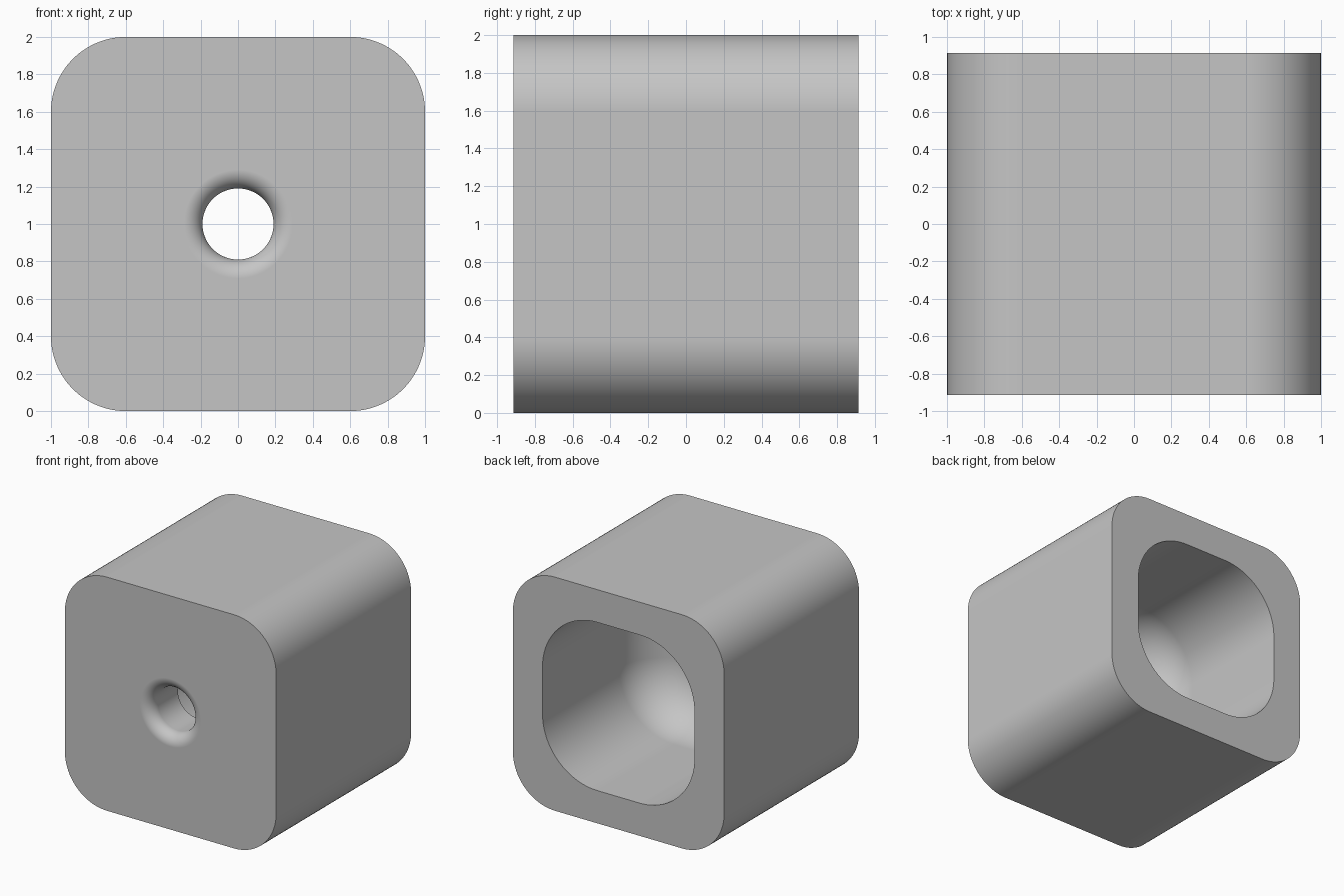
import bpy, bmesh, math

if "Cube" in bpy.data.objects:
    bpy.data.objects.remove(bpy.data.objects["Cube"])

ARC = 23                    # segments per rounded corner
COUNT = 4 * (ARC + 1)       # points in every ring
FRONT, BACK = -0.913, 0.913
FLOOR = FRONT + 0.37        # bottom of the rear cavity
HOLE, LIP = 0.19, 0.10      # hole radius, rounded lip radius
CAVITY, CAVITY_CORNER, FILLET = 0.72, 0.52, 0.42


def rounded_square(half, radius, y):
    pts = []
    for q in range(4):
        cx = (half - radius) * (1 if q in (0, 3) else -1)
        cz = (half - radius) * (1 if q in (0, 1) else -1)
        for i in range(ARC + 1):
            a = math.pi / 2 * (q + i / ARC)
            pts.append((cx + radius * math.cos(a), y, 1 + cz + radius * math.sin(a)))
    return pts


def circle(radius, y):
    return [(radius * math.cos(a), y, 1 + radius * math.sin(a))
            for a in ((i + 0.5) * 2 * math.pi / COUNT for i in range(COUNT))]


# Outer shell
rings = [rounded_square(1, 0.4, BACK), rounded_square(1, 0.4, FRONT)]

# Rounded lip of the front hole, then its straight bore
for i in range(13):
    a = math.pi / 2 * i / 12
    rings.append(circle(HOLE + LIP - LIP * math.sin(a), FRONT + LIP - LIP * math.cos(a)))
rings.append(circle(HOLE, FLOOR))

# Cavity floor, rounded up into the cavity walls
for i in range(17):
    a = math.pi / 2 * i / 16
    inset = FILLET * (1 - math.sin(a))
    rings.append(rounded_square(CAVITY - inset, CAVITY_CORNER - inset,
                                FLOOR + FILLET * (1 - math.cos(a))))
rings.append(rounded_square(CAVITY, CAVITY_CORNER, BACK))

# Join the rings into one closed body
bm = bmesh.new()
loops = [[bm.verts.new(p) for p in ring] for ring in rings]
for k, a in enumerate(loops):
    b = loops[(k + 1) % len(loops)]
    for i in range(COUNT):
        j = (i + 1) % COUNT
        bm.faces.new((a[i], a[j], b[j], b[i]))
bmesh.ops.recalc_face_normals(bm, faces=bm.faces)
mesh = bpy.data.meshes.new("hollow_block")
bm.to_mesh(mesh)
bm.free()

block = bpy.data.objects.new("hollow_block", mesh)
bpy.context.collection.objects.link(block)
grey = bpy.data.materials.new("plain grey")
grey.diffuse_color = (0.56, 0.56, 0.56, 1)
grey.use_nodes = True
grey.node_tree.nodes["Principled BSDF"].inputs["Base Color"].default_value = grey.diffuse_color
mesh.materials.append(grey)

# Smooth curves, crisp rims and flat faces
bpy.context.view_layer.objects.active = block
block.select_set(True)
bpy.ops.object.shade_smooth_by_angle(angle=math.radians(30))
weighted = block.modifiers.new("flat_faces", 'WEIGHTED_NORMAL')
weighted.keep_sharp = True
